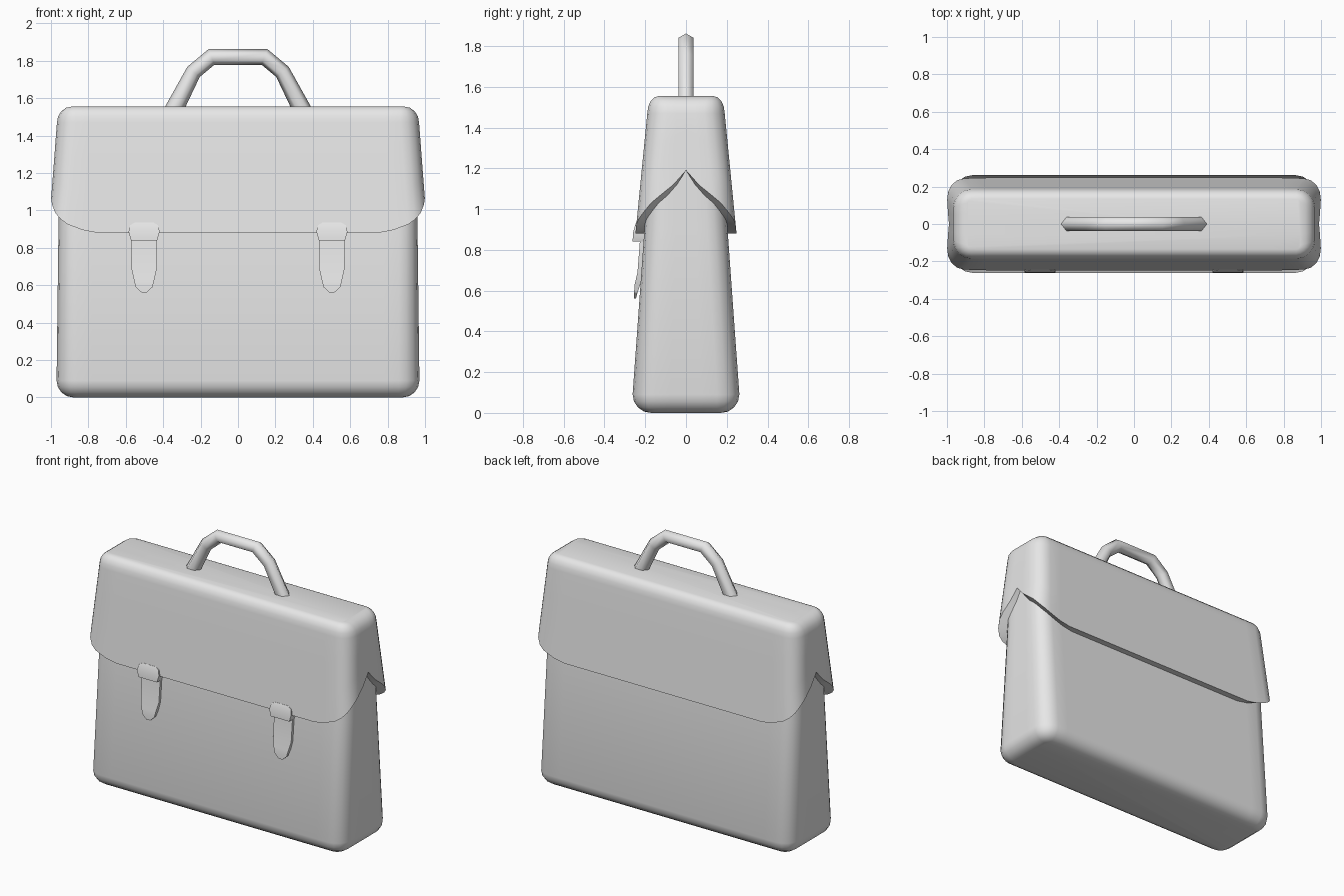
import bpy, bmesh
from math import sin, cos, pi, radians
from mathutils import Vector

cube = bpy.data.objects.get("Cube")
if cube:
    bpy.data.objects.remove(cube)

grey = bpy.data.materials.new("plain_grey")
grey.use_nodes = True
grey.diffuse_color = (0.8, 0.8, 0.8, 1)
grey.node_tree.nodes["Principled BSDF"].inputs["Base Color"].default_value = (0.8, 0.8, 0.8, 1)


def loft(name, rings, cap_start=True, cap_end=True, angle=45):
    """Skin closed rings of equal length into a smooth-shaded object."""
    bm = bmesh.new()
    loops = [[bm.verts.new(p) for p in ring] for ring in rings]
    for a, b in zip(loops, loops[1:]):
        for i in range(len(a)):
            j = (i + 1) % len(a)
            bm.faces.new((a[i], a[j], b[j], b[i]))
    if cap_start:
        bm.faces.new(loops[0][::-1])
    if cap_end:
        bm.faces.new(loops[-1])
    bmesh.ops.recalc_face_normals(bm, faces=bm.faces)
    mesh = bpy.data.meshes.new(name)
    bm.to_mesh(mesh)
    bm.free()
    mesh.materials.append(grey)
    obj = bpy.data.objects.new(name, mesh)
    bpy.context.collection.objects.link(obj)
    bpy.ops.object.select_all(action="DESELECT")
    obj.select_set(True)
    bpy.context.view_layer.objects.active = obj
    bpy.ops.object.shade_smooth_by_angle(angle=radians(angle))
    return obj


def quarter(hx, hy, r):
    """Rounded-rectangle quarter from the middle of +x to the middle of +y."""
    pts = [(hx, 0), (hx, (hy - r) / 2)]
    pts += [(hx - r + r * cos(a), hy - r + r * sin(a))
            for a in (k * pi / 8 for k in range(5))]
    return pts + [(hx - r - 0.08, hy), (hx - r - 0.16, hy), (0, hy)]


def whole(q):
    """Mirror a quarter into a full ring, keeping any third coordinate."""
    half = q + [(-p[0], *p[1:]) for p in q[-2::-1]]
    return half + [(p[0], -p[1], *p[2:]) for p in half[-2:0:-1]]


def flat_ring(hx, hy, r, z):
    return whole([(x, y, z) for x, y in quarter(hx, hy, r)])


# Bag body: rounded base, tapering upward beneath the flap
R = 0.09
rings = []
for k in range(5):
    a = k * pi / 8
    inset = R * (1 - sin(a))
    rings.append(flat_ring(0.97 - inset, 0.262 - inset, 0.11 - inset, R * (1 - cos(a))))
rings += [flat_ring(0.96, 0.204, 0.1, 0.9), flat_ring(0.955, 0.178, 0.09, 1.3)]
loft("bag_body", rings)

# Flap: flared cover with a lower edge that arches up at each end
EDGE = [1.19, 1.12, 1.065, 1.03, 0.985, 0.95, 0.925, 0.895, 0.88, 0.88]


def flap_quarter(f, inner=False):
    out = []
    for i, e in enumerate(EDGE):
        z = 1.47 + (e - 1.47) * f
        t = (1.47 - z) / 0.59
        hx, hy = 0.968 + 0.045 * t, 0.19 + 0.058 * t
        if inner:
            hx, hy = 0.958, 0.204 - 0.065 * (z - 0.9)
        x, y = quarter(hx, hy, 0.1)[i]
        out.append((x, y, z))
    return whole(out)


rings = [flap_quarter(1, True)] + [flap_quarter(f) for f in (1, 0.66, 0.33, 0)]
for k in range(1, 5):
    a = k * pi / 8
    inset = 0.08 * (1 - cos(a))
    rings.append(flat_ring(0.968 - inset, 0.19 - inset * 0.7, 0.1 - inset, 1.47 + 0.085 * sin(a)))
loft("flap", rings, cap_start=False)

# Carrying handle: six-sided tube along a bent path
right = [(0.352, 1.52), (0.238, 1.74), (0.142, 1.82)]
path = [Vector((-x, 0, z)) for x, z in right] + [Vector((x, 0, z)) for x, z in right[::-1]]
rings = []
for i, p in enumerate(path):
    before = (p - path[i - 1]).normalized() if i else None
    after = (path[i + 1] - p).normalized() if i < len(path) - 1 else None
    d = ((before or after) + (after or before)).normalized()
    n = Vector((-d.z, 0, d.x))
    width = 0.042 / d.dot(after or before)
    if before is None or after is None:
        width = 0.05
    rings.append([p + n * width * cos(k * pi / 3) + Vector((0, 0.042 * sin(k * pi / 3), 0))
                  for k in range(6)])
loft("carrying_handle", rings, angle=75)


# Closures: a clip over the flap edge and a pointed strap below it
def strip(name, cx, rows):
    """Loft rows of (half width, front y, back y, z)."""
    loft(name, [[(cx - w, f, z), (cx + w, f, z), (cx + w, b, z), (cx - w, b, z)]
                for w, f, b, z in rows], angle=30)


for side, cx in (("right", -0.502), ("left", 0.502)):
    strip(side + "_clip", cx, [(0.07, -0.262, -0.2, 0.84), (0.083, -0.26, -0.2, 0.885),
                               (0.075, -0.25, -0.2, 0.92), (0.05, -0.244, -0.2, 0.935)])
    strip(side + "_strap", cx, [(0.015, -0.256, -0.245, 0.562), (0.045, -0.255, -0.238, 0.59),
                                (0.055, -0.252, -0.225, 0.63), (0.068, -0.238, -0.2, 0.69),
                                (0.07, -0.225, -0.19, 0.86)])
